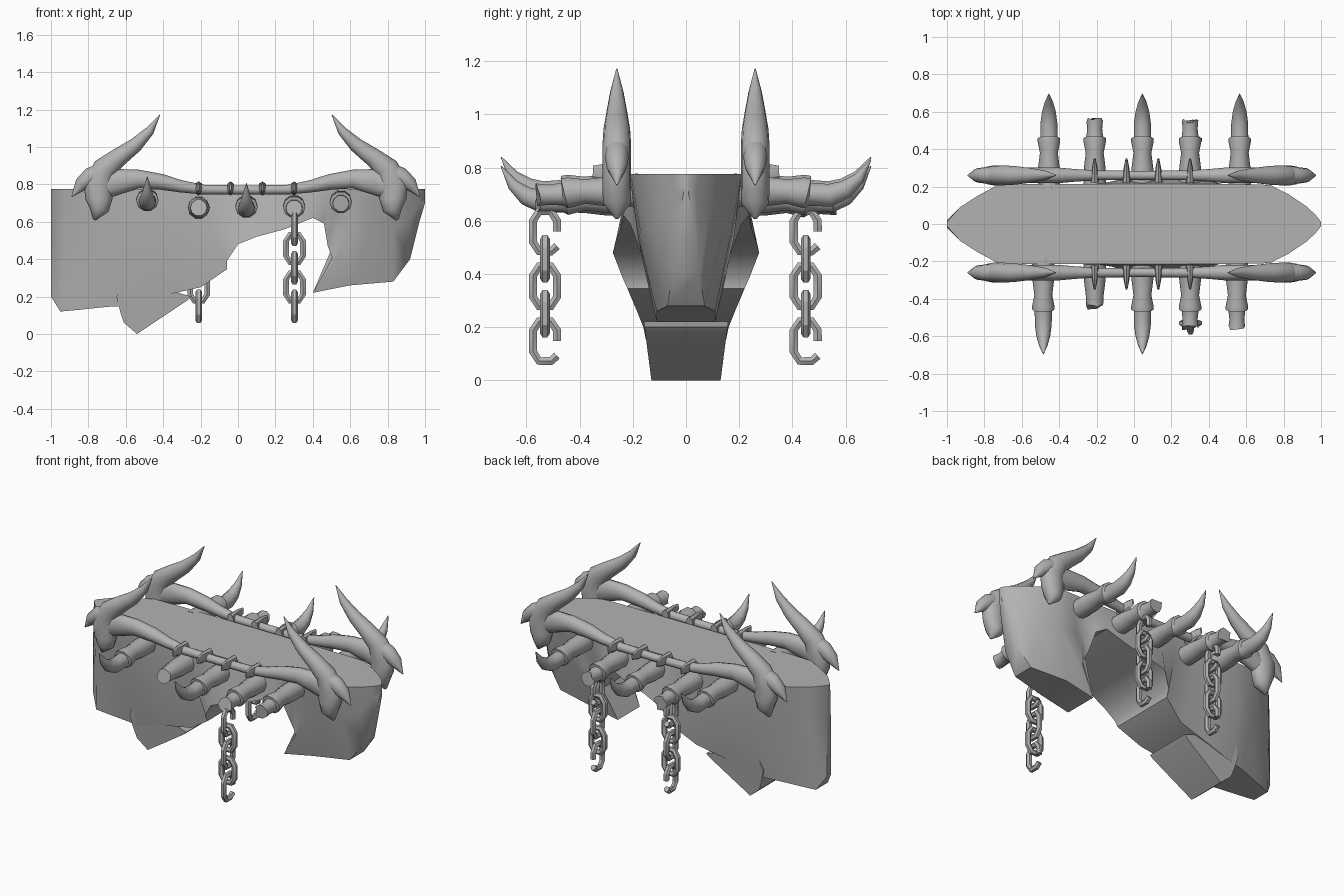
import bpy, bmesh, math, random
from mathutils import Vector

random.seed(4)
X, Y = Vector((1, 0, 0)), Vector((0, 1, 0))

if "Cube" in bpy.data.objects:
    bpy.data.objects.remove(bpy.data.objects["Cube"], do_unlink=True)

stone = bpy.data.materials.new("stone grey")
stone.use_nodes = True
stone.diffuse_color = (0.45, 0.45, 0.45, 1)
stone.node_tree.nodes["Principled BSDF"].inputs["Base Color"].default_value = stone.diffuse_color


def loft(name, rings, closed=False, angle=40):
    """Skin a list of equal point rings; cap the ends unless closed."""
    bm = bmesh.new()
    loops = [[bm.verts.new(p) for p in ring] for ring in rings]
    n = len(loops[0])
    pairs = list(zip(loops, loops[1:]))
    if closed:
        pairs.append((loops[-1], loops[0]))
    else:
        bm.faces.new(loops[0])
        bm.faces.new(loops[-1])
    for a, b in pairs:
        for i in range(n):
            j = (i + 1) % n
            bm.faces.new((a[i], a[j], b[j], b[i]))
    bmesh.ops.recalc_face_normals(bm, faces=bm.faces[:])
    mesh = bpy.data.meshes.new(name)
    bm.to_mesh(mesh)
    bm.free()
    mesh.materials.append(stone)
    ob = bpy.data.objects.new(name, mesh)
    bpy.context.scene.collection.objects.link(ob)
    bpy.ops.object.select_all(action='DESELECT')
    ob.select_set(True)
    bpy.context.view_layer.objects.active = ob
    bpy.ops.object.shade_smooth_by_angle(angle=math.radians(angle))


def tube(name, points, radii, normal, sides=10, widths=None, closed=False, jag=0.0, angle=40):
    """Tapered tube along a path in a plane; widths are its radii along the plane normal."""
    pts = [Vector(p) for p in points]
    widths = widths or radii
    last = len(pts) - 1
    rings = []
    for i, p in enumerate(pts):
        before = pts[i - 1] if closed or i else p
        after = pts[(i + 1) % len(pts)] if closed or i < last else p
        t = (after - before).normalized()
        side = t.cross(normal)
        ring = []
        for k in range(sides):
            a = 2 * math.pi * k / sides
            q = p + widths[i] * math.cos(a) * normal + radii[i] * math.sin(a) * side
            if jag and i == last:
                q += t * random.uniform(-jag, jag)
            ring.append(q)
        rings.append(ring)
    loft(name, rings, closed, angle)


# Bridge body: bottom x, bottom z, bottom half width, top x, middle half width
DECK = 0.775
stations = [
    (-1, .2, .02, -1, .02), (-.95, .12, .06, -.93, .085), (-.84, .13, .09, -.84, .125),
    (-.7, .145, .13, -.73, .175), (-.6, .15, .15, -.6, .21), (-.42, .2, .16, -.45, .215),
    (-.2, .25, .18, -.3, .215), (-.06, .345, .22, -.2, .22), (-.06, .39, .24, -.13, .23),
    (0, .48, .275, -.02, .235), (.1, .52, .265, .1, .235), (.25, .56, .25, .25, .23),
    (.4, .62, .235, .42, .225), (.46, .59, .21, .48, .21), (.48, .47, .165, .54, .195),
    (.51, .39, .15, .59, .185), (.4, .22, .11, .65, .18), (.6, .26, .11, .73, .17),
    (.83, .28, .07, .83, .14), (.92, .4, .05, .92, .085), (.97, .6, .03, .97, .04),
    (1, .7, .01, 1, .01)]


def deck_half_width(x):
    """Blunt point at both ends, parallel sides between."""
    plan = [(0, .012), (.03, .05), (.07, .09), (.13, .125), (.2, .18), (.28, .212), (1, .215)]
    d = 1 - abs(x)
    for (a, wa), (b, wb) in zip(plan, plan[1:]):
        if d <= b:
            return wa + (wb - wa) * (d - a) / (b - a)


rings = []
for xb, zb, wb, xt, wm in stations:
    half = [(xt, deck_half_width(xt), DECK),
            (xb + .7 * (xt - xb), wm, zb + .57 * (DECK - zb)), (xb, wb, zb)]
    rings.append([(x, -w, z) for x, w, z in half] + [(x, w, z) for x, w, z in reversed(half)])
loft("bridge_body", rings, angle=45)

# Broken shard hanging under the tall end
shard = [(-.65, .2), (-.63, .12), (-.61, .06), (-.54, 0), (-.27, .18), (-.25, .2), (-.42, .25), (-.6, .32)]
loft("bridge_shard", [[(x, s * (.13 + .13 * z), z) for x, z in shard] for s in (-1, 1)], angle=30)

# Horned rails on both sides
MID, RAIL = 0.042, 0.26
rod = [(.02, .77, .024), (.23, .772, .026), (.35, .79, .033), (.45, .813, .042),
       (.57, .828, .05), (.68, .815, .068), (.78, .79, .075)]
rod = [(-u, z, r) for u, z, r in reversed(rod)] + rod
horn = [(.46, 1.172, .002), (.515, 1.085, .025), (.59, 1.01, .039), (.68, .945, .05),
        (.755, .885, .064), (.79, .8, .08), (.785, .72, .072), (.785, .665, .052), (.81, .61, .008)]
barb = [(.76, .87, .05), (.83, .84, .05), (.88, .8, .038), (.93, .735, .003)]
for s, word in ((-1, "front"), (1, "back")):
    def rail_part(name, path, m, widest):
        radii = [r for u, z, r in path]
        tube(name, [(MID + m * u, s * RAIL, z) for u, z, r in path], radii, Y, 12,
             [min(r, widest) for r in radii], angle=60)

    rail_part(word + "_rail", rod, 1, .042)
    for m, end in ((-1, "right"), (1, "left")):
        rail_part(f"{word}_{end}_horn", horn, m, .054)
        rail_part(f"{word}_{end}_barb", barb, m, .045)
    # Wedge clamps over the rail, narrowing outwards
    for x in (-.21, -.04, .13, .3):
        tube(word + "_clamp", [(x, s * .222, .778), (x, s * .3, .782), (x, s * .35, .785)],
             [.037, .034, .022], X, 8, [.024, .015, .005], angle=30)

# Pegs: socket followed by either a curved spike or a broken stub
socket = [(.18, 0, .06), (.3, 0, .058), (.38, 0, .048), (.44, -.004, .06), (.457, -.007, .06)]
spike = [(.464, -.01, .046), (.54, -.014, .045), (.6, .008, .037), (.65, .05, .023), (.695, .12, .002)]
stub = [(.464, -.01, .045), (.51, -.012, .04), (.555, -.012, .044)]
heights = (.72, .675, .685, .685, .71)
pegs = {-1: (("spike", -.485), ("short", -.21), ("spike", .045), ("stub", .3), ("stub", .55)),
        1: (("spike", -.455), ("stub", -.21), ("spike", .045), ("stub", .3), ("spike", .565))}
shapes = {"spike": socket + spike, "stub": socket + stub, "short": socket[:3] + [(.445, 0, .045)]}
for s, row in pegs.items():
    word = "front" if s < 0 else "back"
    for (kind, x), z in zip(row, heights):
        path = shapes[kind]
        tube(f"{word}_{kind}_peg", [(x, s * y, z + dz) for y, dz, r in path],
             [r for y, dz, r in path], X, 10, jag=0 if kind == "spike" else .015)

# Chains of angular links
w, h, b = .045, .075, .04
outline = [(w, b), (w / 2, h), (-w / 2, h), (-w, b), (-w, -b), (-w / 2, -h), (w / 2, -h), (w, -b)]


def link(name, centre, along, normal, broken):
    path = [(w, 0)] + outline[:-1] + [(w, -.055)] if broken else outline
    tube(name, [Vector(centre) + along * a + Vector((0, 0, c)) for a, c in path],
         [.018] * len(path), normal, 6, closed=not broken, angle=30)


for x, y in ((.302, -.53), (.302, .45), (-.21, .45)):
    for i in range(5):
        z = .56 - .103 * i
        along, normal = (X, Y) if i % 2 else (Y, X)
        link("chain_link", (x, y, z), along, normal, i in (0, 4))
